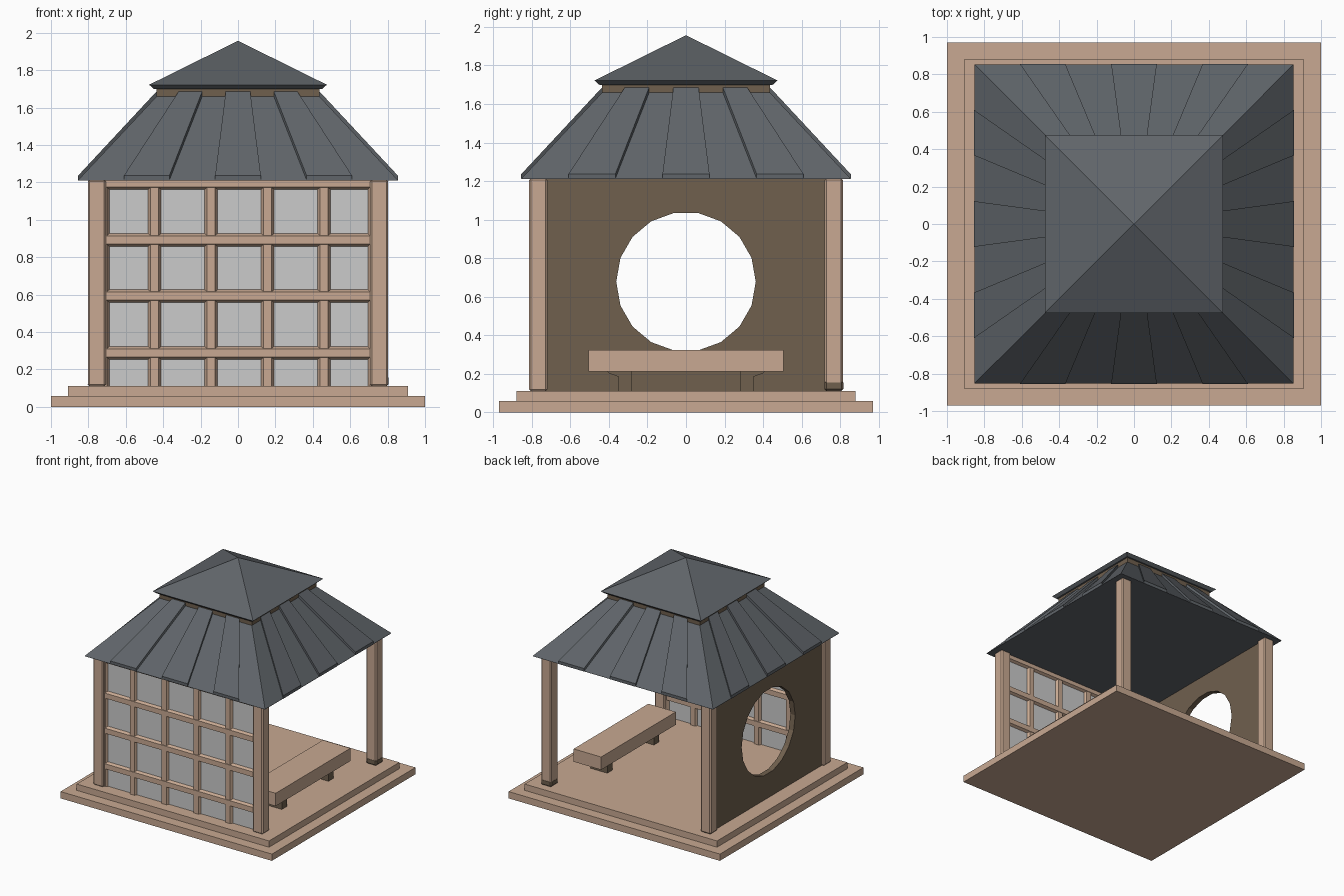
import bpy, bmesh, math
from mathutils import Matrix, Vector

if "Cube" in bpy.data.objects:
    bpy.data.objects.remove(bpy.data.objects["Cube"])


def material(name, rgb):
    m = bpy.data.materials.new(name)
    m.diffuse_color = (*rgb, 1)
    m.use_nodes = True
    m.node_tree.nodes["Principled BSDF"].inputs["Base Color"].default_value = m.diffuse_color
    return m


TAN = material("tan wood", (0.578, 0.397, 0.287))
BROWN = material("dark brown wood", (0.162, 0.117, 0.076))
SLATE = material("slate roof", (0.117, 0.130, 0.144))
PAPER = material("pale panes", (0.597, 0.597, 0.597))


def finish(name, bm, mat):
    bmesh.ops.recalc_face_normals(bm, faces=bm.faces)
    me = bpy.data.meshes.new(name)
    bm.to_mesh(me)
    bm.free()
    me.materials.append(mat)
    ob = bpy.data.objects.new(name, me)
    bpy.context.collection.objects.link(ob)
    return ob


def hull(name, pts, mat, turn=0.0):
    """Convex solid around a handful of points."""
    bm = bmesh.new()
    for p in pts:
        bm.verts.new(p)
    bmesh.ops.convex_hull(bm, input=bm.verts)
    bmesh.ops.dissolve_limit(bm, angle_limit=0.01, verts=bm.verts, edges=bm.edges)
    bmesh.ops.rotate(bm, verts=bm.verts, matrix=Matrix.Rotation(turn, 3, 'Z'))
    return finish(name, bm, mat)


def box(name, x, y, z, mat, bevel=0):
    ob = hull(name, [(a, b, c) for a in x for b in y for c in z], mat)
    if bevel:
        b = ob.modifiers.new("bevel", 'BEVEL')
        b.width, b.segments = bevel, 1
    return ob


def ring(x, z):
    """Four corners of a square level."""
    return [(a, b, z) for a in (-x, x) for b in (-x, x)]


# stepped base
box("lower_step", (-1, 1), (-0.97, 0.97), (0, 0.058), TAN)
box("upper_step", (-0.91, 0.91), (-0.88, 0.88), (0.05, 0.112), TAN)

# corner posts
for sx, a in ((-1, "left"), (1, "right")):
    for sy, b in ((-1, "front"), (1, "back")):
        cx, cy, h = 0.755 * sx, 0.767 * sy, 0.048
        box(f"{b}_{a}_post", (cx - h, cx + h), (cy - h, cy + h), (0.11, 1.215), TAN, 0.01)
        if sy > 0:
            # dark feet on the back posts
            k = h + 0.001
            top = 0.165 if sx > 0 else 0.13
            box(f"{b}_{a}_foot", (cx - k, cx + k), (cy - k, cy + k), (0.111, top), BROWN, 0.01)

# front lattice screen
Y = -0.77
box("screen_pane", (-0.72, 0.72), (Y - 0.004, Y + 0.004), (0.11, 1.21), PAPER)


def bar(name, centre, span, vertical, depth):
    pts = []
    for w, d in ((0.034, 0.004), (0.022, depth)):
        for s in (-w, w):
            for e in span:
                for yy in (Y - d, Y + d):
                    pts.append((centre + s, yy, e) if vertical else (e, yy, centre + s))
    hull(name, pts, TAN)


for i, x in enumerate((-0.722, -0.446, -0.144, 0.158, 0.46, 0.728)):
    bar(f"screen_upright_{i + 1}", x, (0.11, 1.21), True, 0.024)
for i, z in enumerate((0.288, 0.592, 0.892, 1.197)):
    bar(f"screen_rail_{i + 1}", z, (-0.72, 0.72), False, 0.027)

# left wall with round opening: strips from an 18-sided hole out to the wall edge
N, R, CZ = 18, 0.362, 0.678
Y0, Y1, Z0, Z1 = -0.735, 0.735, 0.11, 1.212
bm = bmesh.new()
corner_angles = [math.atan2(z - CZ, y) for y in (Y0, Y1) for z in (Z0, Z1)]
angles = sorted({round(a % math.tau, 5) for a in
                 [math.tau * i / N for i in range(N)] + corner_angles})


def hole_point(a):
    step = math.tau / N
    local = (a % step) - step / 2
    r = R * math.cos(step / 2) / math.cos(local)
    return r * math.cos(a), CZ + r * math.sin(a)


def edge_point(a):
    c, s = math.cos(a), math.sin(a)
    ty = (Y1 if c > 0 else Y0) / c if abs(c) > 1e-6 else 1e9
    tz = ((Z1 if s > 0 else Z0) - CZ) / s if abs(s) > 1e-6 else 1e9
    t = min(ty, tz)
    return t * c, CZ + t * s


loops = [[bm.verts.new((x, *f(a))) for a in angles]
         for x, f in ((-0.78, hole_point), (-0.78, edge_point),
                      (-0.735, edge_point), (-0.735, hole_point))]
for k in range(4):
    p, q = loops[k], loops[(k + 1) % 4]
    for i in range(len(angles)):
        j = (i + 1) % len(angles)
        bm.faces.new((p[i], p[j], q[j], q[i]))
bmesh.ops.dissolve_limit(bm, angle_limit=0.01, verts=bm.verts, edges=bm.edges)
finish("moon_window_wall", bm, BROWN)

# bench along the right side
box("bench_seat", (0.45, 0.71), (-0.505, 0.505), (0.213, 0.323), TAN)
for s, name in ((-1, "front"), (1, "back")):
    box(f"bench_{name}_leg", (0.50, 0.66), sorted((s * 0.28, s * 0.35)), (0.11, 0.214), BROWN)
    hull(f"bench_{name}_bracket",
         [(x, s * y, z) for x in (0.50, 0.66)
          for y, z in ((0.28, 0.214), (0.41, 0.214), (0.40, 0.203), (0.35, 0.185), (0.28, 0.185))], BROWN)

# lower roof with raised planks on every side
hull("lower_roof", ring(0.853, 1.21) + ring(0.851, 1.216) + ring(0.43, 1.665), SLATE)
for side in range(4):
    for i, (e0, e1, t0, t1) in enumerate(((-0.61, -0.367, -0.315, -0.19),
                                          (-0.122, 0.122, -0.065, 0.065),
                                          (0.367, 0.61, 0.19, 0.315))):
        pts = [(x, -0.855, z) for x in (e0, e1) for z in (1.21, 1.236)]
        pts += [(x, -0.432, z) for x in (t0, t1) for z in (1.655, 1.69)]
        hull(f"roof_plank_{side + 1}_{i + 1}", pts, SLATE, side * math.pi / 2)

# neck and upper roof
box("roof_neck", (-0.436, 0.436), (-0.436, 0.436), (1.64, 1.71), BROWN)
hull("upper_roof", ring(0.45, 1.70) + ring(0.475, 1.722) + [(0, 0, 1.957)], SLATE)
